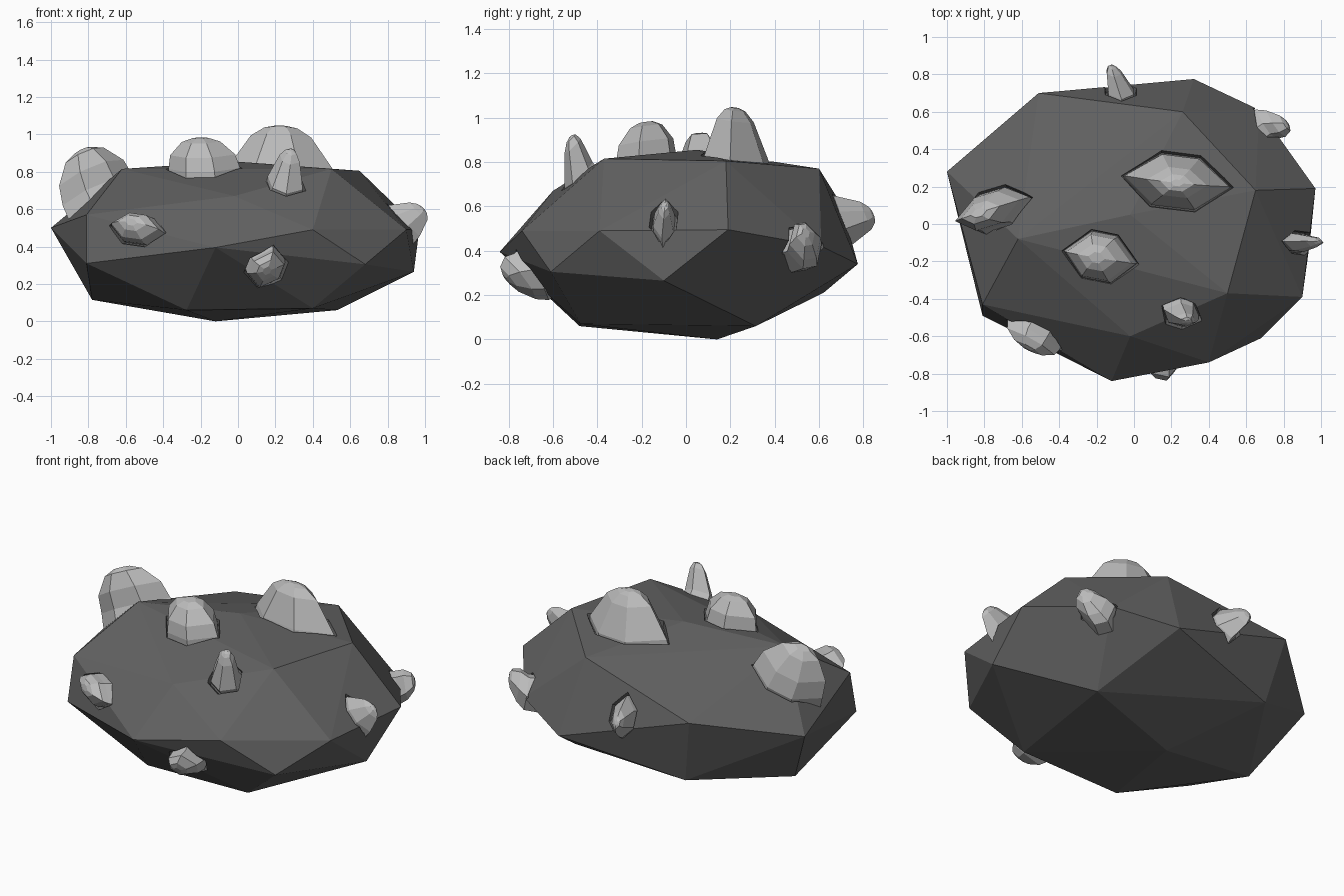
import bpy, bmesh
from mathutils import Vector

if "Cube" in bpy.data.objects:
    bpy.data.objects.remove(bpy.data.objects["Cube"])


def material(name, c):
    m = bpy.data.materials.new(name)
    m.diffuse_color = (c, c, c, 1)
    m.use_nodes = True
    m.node_tree.nodes["Principled BSDF"].inputs["Base Color"].default_value = m.diffuse_color
    return m


ROCK = material("dark_stone", 0.12)
ORE = material("pale_ore", 0.5)


def new_object(name, bm, mat):
    bmesh.ops.recalc_face_normals(bm, faces=bm.faces)
    me = bpy.data.meshes.new(name)
    bm.to_mesh(me)
    bm.free()
    ob = bpy.data.objects.new(name, me)
    ob.data.materials.append(mat)
    bpy.context.collection.objects.link(ob)
    return ob


# boulder: convex faceted lump from its corner points
corners = [
    (-.02, .05, .855), (.26, .60, .77), (.65, .18, .805), (.50, -.37, .815),
    (-.02, -.60, .67), (-.62, -.08, .815), (-.51, .70, .61), (-1, .28, .50),
    (-.81, -.43, .57), (-.81, -.49, .31), (-.12, -.84, .395), (.40, -.74, .49),
    (.68, -.61, .305), (.90, -.39, .49), (.97, .19, .495), (.67, .61, .42),
    (.32, .775, .34), (-.43, .62, .21), (-.78, .06, .115), (-.275, -.48, .06),
    (.40, -.475, .07), (-.12, .14, 0), (.53, .315, .06), (.94, -.10, .265)]
bm = bmesh.new()
for c in corners:
    bm.verts.new(c)
bmesh.ops.convex_hull(bm, input=bm.verts)
boulder = new_object("boulder", bm, ROCK)

# untouched copy used for finding the surface under each nugget
boulder_hull = boulder.copy()
boulder_hull.data = boulder.data.copy()
boulder_hull.name = "surface_helper"
bpy.context.collection.objects.link(boulder_hull)
boulder_hull.hide_render = True
bpy.context.view_layer.update()

# uneven six-sided footprint shared by every nugget
FOOT = [(1.0, -.1), (.4, .9), (-.3, 1.0), (-1.0, .1), (-.45, -.9), (.35, -1.0)]


def loft(name, rings, mat):
    bm = bmesh.new()
    loops = [[bm.verts.new(p) for p in ring] for ring in rings]
    for a, b in zip(loops, loops[1:]):
        for i in range(len(a)):
            j = (i + 1) % len(a)
            bm.faces.new((a[i], a[j], b[j], b[i]))
    bm.faces.new(loops[0])
    bm.faces.new(loops[-1])
    return new_object(name, bm, mat)


def nugget(name, base, tip, along, length, width, shape, normal=None):
    ok, loc, n, _ = boulder_hull.closest_point_on_mesh(Vector(base))
    if normal:
        n = Vector(normal).normalized()
    tip = Vector(tip)
    u = Vector(along)
    u = (u - n * u.dot(n)).normalized()
    v = n.cross(u)

    def ring(center, s, extra=0):
        return [center + u * x * (length * s + extra) + v * y * (width * s + extra)
                for x, y in FOOT]
    lean = tip - loc
    body = [ring(loc - n * .09, 1.0)]
    body += [ring(loc + lean * t, s) for t, s in shape]
    loft(name, body, ORE)
    # shallow socket cut in the boulder around the nugget
    cutter = loft(name + "_socket_cutter",
                  [ring(loc - n * .035, .95, .01), ring(loc + n * .1, 1.0, .035)], ROCK)
    cutter.hide_render = True
    mod = boulder.modifiers.new("socket", 'BOOLEAN')
    mod.operation = 'DIFFERENCE'
    mod.solver = 'EXACT'
    mod.object = cutter


CONE = [(0, .94), (.75, .54), (.95, .3), (1, .12)]
DOME = [(0, .97), (.45, .88), (.88, .52), (1, .22)]
nugget("nugget_top_large", (.23, .23, .83), (.23, .22, 1.045), (1, -.05, 0), .30, .15, CONE)
nugget("nugget_top_small", (-.18, -.18, .82), (-.20, -.18, .98), (1, -.1, 0), .20, .135, DOME)
nugget("nugget_left", (-.76, .09, .72), (-.83, .06, .915), (.42, .2, .25), .22, .11, DOME)
nugget("nugget_front_top", (.25, -.465, .72), (.285, -.52, .915), (1, -.5, 0), .11, .085, CONE)
nugget("nugget_front_left", (-.53, -.58, .49), (-.57, -.67, .53), (.3, -.17, -.02), .165, .08, DOME)
nugget("nugget_front_low", (.15, -.70, .28), (.155, -.81, .27), (.15, -.3, .9), .14, .10, DOME)
nugget("nugget_right", (.88, -.10, .53), (.99, -.095, .605), (-.12, 0, .22), .125, .05, CONE)
nugget("nugget_back", (-.07, .71, .54), (-.12, .845, .565), (.1, -.2, 1), .125, .075, CONE)
nugget("nugget_back_right", (.70, .53, .42), (.82, .54, .48), (-.6, .7, .25), .10, .10, DOME,
       (.8, .55, .15))

# bake the sockets, then clear away the helpers
dg = bpy.context.evaluated_depsgraph_get()
baked = bpy.data.meshes.new_from_object(boulder.evaluated_get(dg))
boulder.modifiers.clear()
boulder.data = baked
for ob in list(bpy.data.objects):
    if ob.hide_render:
        bpy.data.objects.remove(ob)
